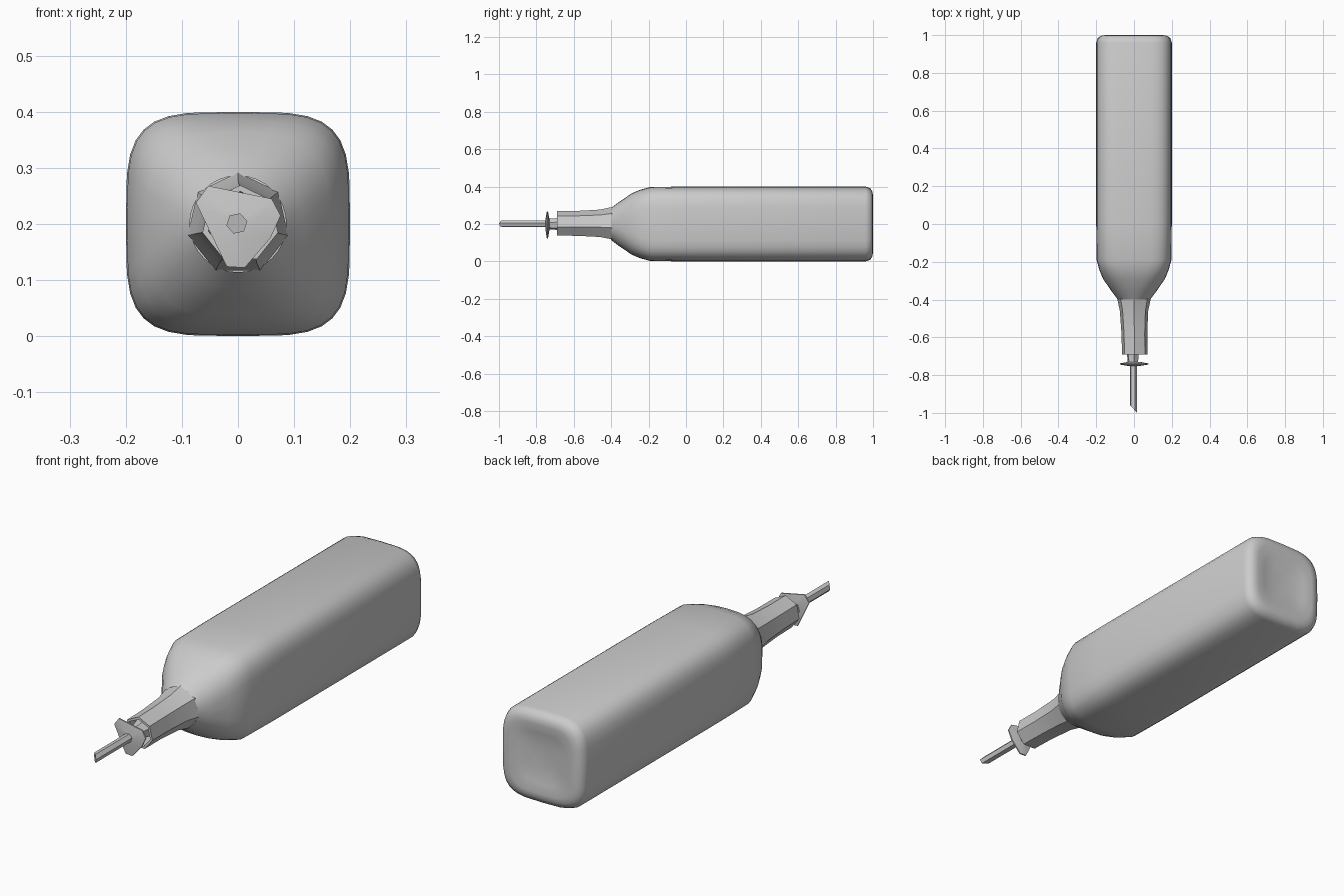
import bpy, bmesh
from math import cos, sin, pi, copysign, radians

if "Cube" in bpy.data.objects:
    bpy.data.objects.remove(bpy.data.objects["Cube"])

CZ = 0.2  # height of the bottle axis


def ring(y, r, power=2.0, n=32, turn=0.0, dx=0.0, dz=0.0):
    """Superellipse section: power 2 is round, 4 is a rounded square."""
    pts = []
    for i in range(n):
        a = 2 * pi * i / n + turn
        c, s = cos(a), sin(a)
        pts.append((dx + r * copysign(abs(c) ** (2 / power), c), y,
                    CZ + dz + r * copysign(abs(s) ** (2 / power), s)))
    return pts


def loft(name, rings, cap_start=True, cap_end=True, angle=40):
    bm = bmesh.new()
    loops = [[bm.verts.new(p) for p in r] for r in rings]
    n = len(loops[0])
    for a, b in zip(loops, loops[1:]):
        for i in range(n):
            j = (i + 1) % n
            bm.faces.new((a[i], a[j], b[j], b[i]))
    if cap_start:
        bm.faces.new(loops[0])
    if cap_end:
        bm.faces.new(loops[-1])
    bmesh.ops.recalc_face_normals(bm, faces=bm.faces)
    me = bpy.data.meshes.new(name)
    bm.to_mesh(me)
    bm.free()
    ob = bpy.data.objects.new(name, me)
    bpy.context.collection.objects.link(ob)
    bpy.ops.object.select_all(action='DESELECT')
    ob.select_set(True)
    bpy.context.view_layer.objects.active = ob
    bpy.ops.object.shade_smooth_by_angle(angle=radians(angle))
    return ob


# Square bottle body: shoulder, straight sides, rounded base with shallow dent
body = [(-0.40, 0.086, 2.0), (-0.36, 0.116, 2.3), (-0.29, 0.164, 3.0),
        (-0.245, 0.183, 3.5), (-0.19, 0.198, 4.0), (0.0, 0.2, 4.0),
        (0.96, 0.2, 4.0), (0.985, 0.192, 4.0), (0.997, 0.172, 4.0),
        (1.0, 0.15, 4.0), (0.992, 0.11, 3.5), (0.985, 0.06, 3.0)]
loft("bottle_body", [ring(*s) for s in body], cap_start=False, angle=60)

# Faceted neck with an open mouth
neck = [(-0.39, 0.092, 0.0), (-0.46, 0.077, 0.0), (-0.58, 0.070, 0.002),
        (-0.69, 0.069, 0.004), (-0.69, 0.058, 0.004), (-0.60, 0.055, 0.002)]
loft("bottle_neck", [ring(y, r, 2.0, 7, pi / 2, dx) for y, r, dx in neck],
     cap_start=False)

# Stopper seated in the mouth
loft("pourer_stopper", [ring(y, r, 2.0, 6, 0.3, -0.006)
                        for y, r in [(-0.60, 0.054), (-0.67, 0.034), (-0.74, 0.028)]])

# Thin irregular flange
outline = [(-0.053, 0.268), (0.06, 0.245), (0.076, 0.215), (0.058, 0.175),
           (0.012, 0.122), (-0.02, 0.124), (-0.075, 0.238)]
loft("pourer_flange", [[(x * k, y, CZ + (z - CZ) * k) for x, z in outline]
                       for k, y in [(0.4, -0.730), (1.0, -0.738),
                                    (1.0, -0.744), (0.35, -0.752)]])

# Spout tube with a slanted tip
spout = [ring(y, 0.019, 2.0, 6, 0.2, -0.002, 0.001) for y in (-0.74, -0.98)]
spout[1] = [(x, -0.98 - (x + 0.002) * 1.08, z) for x, y, z in spout[1]]
loft("pourer_spout", spout)
